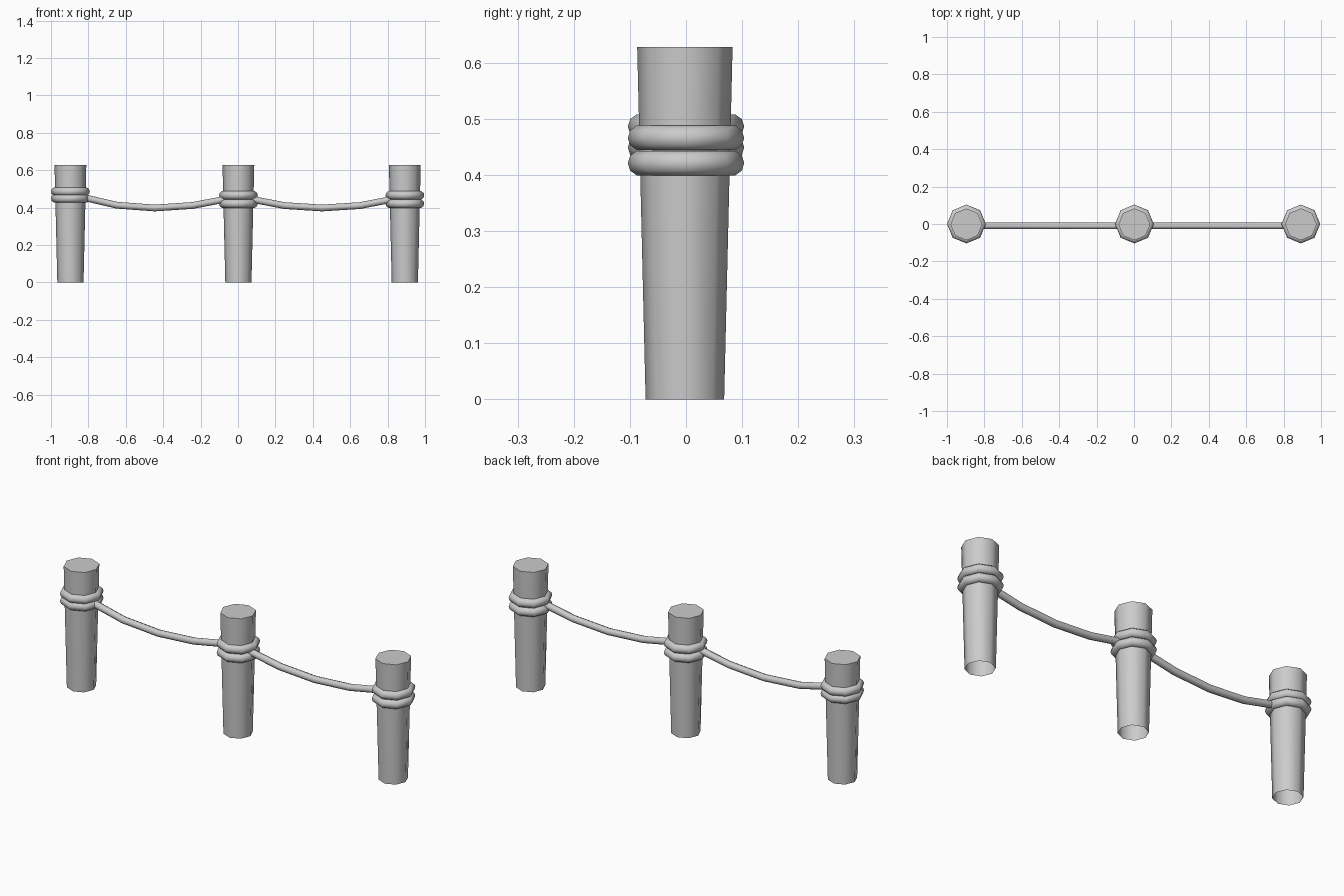
import bpy, bmesh, math

cube = bpy.data.objects.get("Cube")
if cube:
    bpy.data.objects.remove(cube, do_unlink=True)

POST_HEIGHT = 0.628
ROPE_Y = -0.01


def make_post(name, x):
    """Tapered eight-sided post, wider at the capped top and open underneath."""
    bm = bmesh.new()
    bmesh.ops.create_cone(bm, cap_ends=True, segments=8,
                          radius1=0.07, radius2=0.085, depth=POST_HEIGHT)
    bottom = [f for f in bm.faces if f.normal.z < -0.9]
    bmesh.ops.delete(bm, geom=bottom, context='FACES_ONLY')
    mesh = bpy.data.meshes.new(name)
    bm.to_mesh(mesh)
    bm.free()
    post = bpy.data.objects.new(name, mesh)
    post.location = (x, -0.002, POST_HEIGHT / 2)
    bpy.context.collection.objects.link(post)
    smooth(post)


def smooth(obj):
    bpy.ops.object.select_all(action='DESELECT')
    obj.select_set(True)
    bpy.context.view_layer.objects.active = obj
    bpy.ops.object.shade_smooth_by_angle(angle=math.radians(60))


def make_ring(name, x, z):
    """One turn of rope around a post."""
    bpy.ops.mesh.primitive_torus_add(
        major_segments=8, minor_segments=10,
        major_radius=0.081, minor_radius=0.0228, location=(x, 0, z))
    ring = bpy.context.object
    ring.name = name
    smooth(ring)


def make_rope(name, start, end, sag_z, steps=4):
    """Rope hanging in a parabola between two (x, z) points."""
    curve = bpy.data.curves.new(name, 'CURVE')
    curve.dimensions = '3D'
    curve.bevel_depth = 0.018
    curve.bevel_resolution = 2
    curve.use_fill_caps = True
    spline = curve.splines.new('POLY')
    spline.points.add(steps)
    for i, point in enumerate(spline.points):
        t = i / steps
        level = start[1] + (end[1] - start[1]) * t
        pull = 1 - (2 * t - 1) ** 2
        x = start[0] + (end[0] - start[0]) * t
        point.co = (x, ROPE_Y, level + (sag_z - level) * pull, 1)
    rope = bpy.data.objects.new(name, curve)
    bpy.context.collection.objects.link(rope)
    bpy.ops.object.select_all(action='DESELECT')
    rope.select_set(True)
    bpy.context.view_layer.objects.active = rope
    bpy.ops.object.convert(target='MESH')
    smooth(bpy.context.object)


# Posts with two turns of rope each: name, x, upper turn, lower turn
for side, x, upper, lower in (("right", -0.896, 0.486, 0.449),
                              ("middle", 0.002, 0.466, 0.421),
                              ("left", 0.892, 0.466, 0.421)):
    make_post(side + "_post", x)
    make_ring(side + "_upper_rope_turn", x, upper)
    make_ring(side + "_lower_rope_turn", x, lower)

# Hanging ropes
make_rope("right_hanging_rope", (-0.85, 0.46), (-0.04, 0.45), 0.398)
make_rope("left_hanging_rope", (0.045, 0.45), (0.855, 0.45), 0.398)
